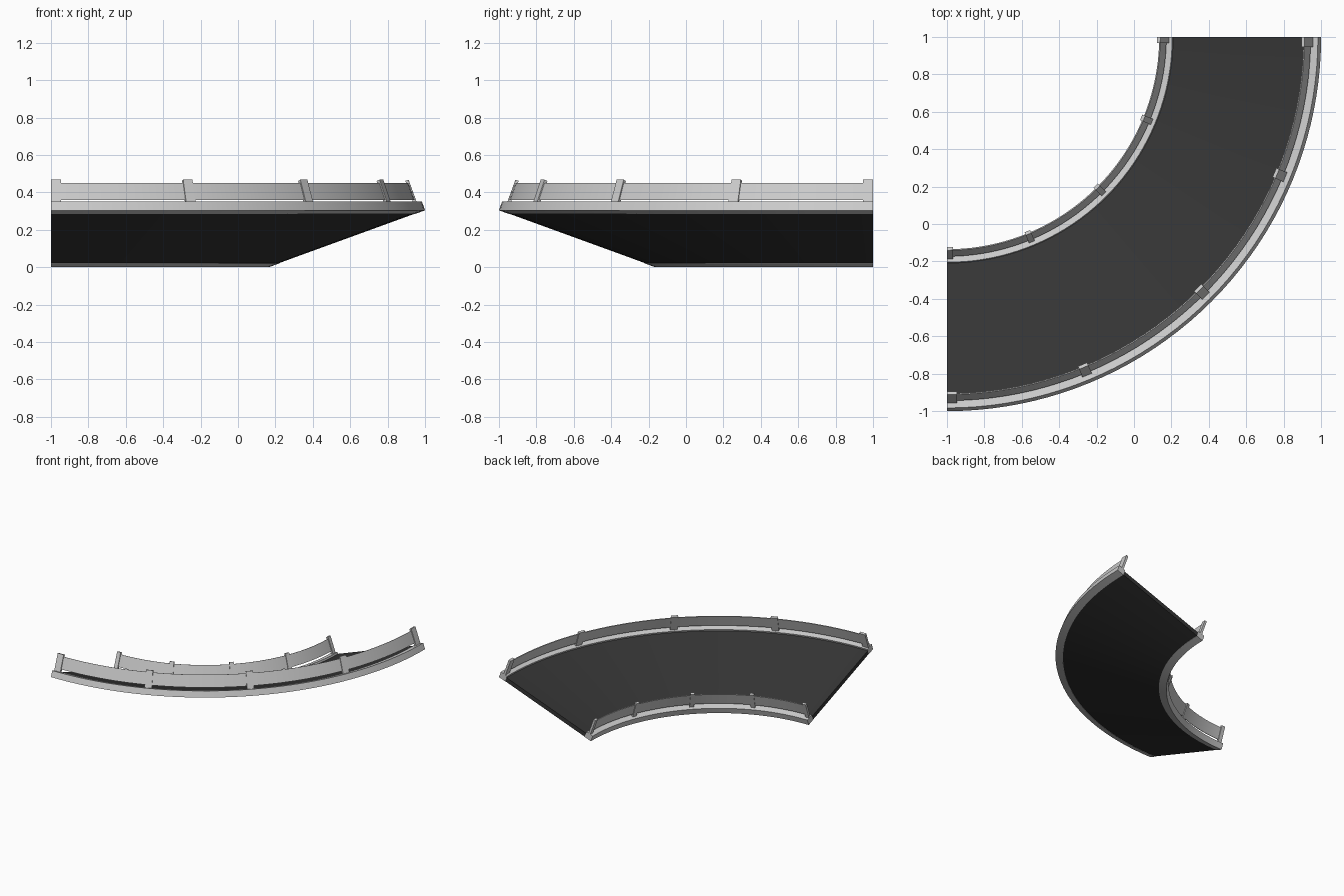
import bpy, bmesh
from math import sin, cos, radians

if "Cube" in bpy.data.objects:
    bpy.data.objects.remove(bpy.data.objects["Cube"])

BANK = radians(20)      # tilt of the track towards the inside of the bend
R0, LEN = 1.165, 0.889  # inner bottom radius and sloped track width

dark = bpy.data.materials.new("dark_surface")
dark.diffuse_color = (0.035, 0.035, 0.035, 1)
dark.use_nodes = True
dark.node_tree.nodes["Principled BSDF"].inputs["Base Color"].default_value = dark.diffuse_color


def place(u, n, ang):
    """u across the slope, n normal to it, ang along the bend (degrees)."""
    r = R0 + u * cos(BANK) - n * sin(BANK)
    z = u * sin(BANK) + n * cos(BANK)
    a = radians(ang - 90)
    return (-1 + r * cos(a), 1 + r * sin(a), z)


def sweep(name, u0, u1, n0, n1, spans, steps, mat=None):
    """Sweep a rectangular section along one or more angular spans."""
    bm = bmesh.new()
    for a0, a1 in spans:
        rings = []
        for i in range(steps + 1):
            ang = a0 + (a1 - a0) * i / steps
            rings.append([bm.verts.new(place(u, n, ang))
                          for u, n in ((u0, n0), (u1, n0), (u1, n1), (u0, n1))])
        for p, q in zip(rings, rings[1:]):
            for k in range(4):
                j = (k + 1) % 4
                bm.faces.new((p[k], p[j], q[j], q[k]))
        bm.faces.new(rings[0])
        bm.faces.new(rings[-1][::-1])
    bmesh.ops.recalc_face_normals(bm, faces=bm.faces)
    me = bpy.data.meshes.new(name)
    bm.to_mesh(me)
    bm.free()
    ob = bpy.data.objects.new(name, me)
    bpy.context.collection.objects.link(ob)
    if mat:
        me.materials.append(mat)
    bpy.ops.object.select_all(action='DESELECT')
    ob.select_set(True)
    bpy.context.view_layer.objects.active = ob
    bpy.ops.object.shade_smooth_by_angle(angle=radians(30))
    return ob


FULL = [(0, 90)]
CURB, W = 0.06, 1.6
# posts every 22.5 degrees, the end ones flush with the track ends
posts = []
for c in (W / 2, 22.5, 45, 67.5, 90 - W / 2):
    posts.append((c - W / 2, c + W / 2))

# banked road slab between the curbs
sweep("road_surface", CURB, LEN - CURB, 0.002, 0.036, FULL, 40, dark)

# curb, floating fence panel and posts on each edge
for side, u0, uf in (("inner", 0, 0.032), ("outer", LEN - CURB, LEN - 0.036)):
    sweep(side + "_curb", u0, u0 + CURB, 0, 0.05, FULL, 40)
    sweep(side + "_fence_panel", uf - 0.003, uf + 0.003, 0.072, 0.168, FULL, 40)
    sweep(side + "_fence_posts", uf - 0.009, uf + 0.009, 0.048, 0.184, posts, 1)
